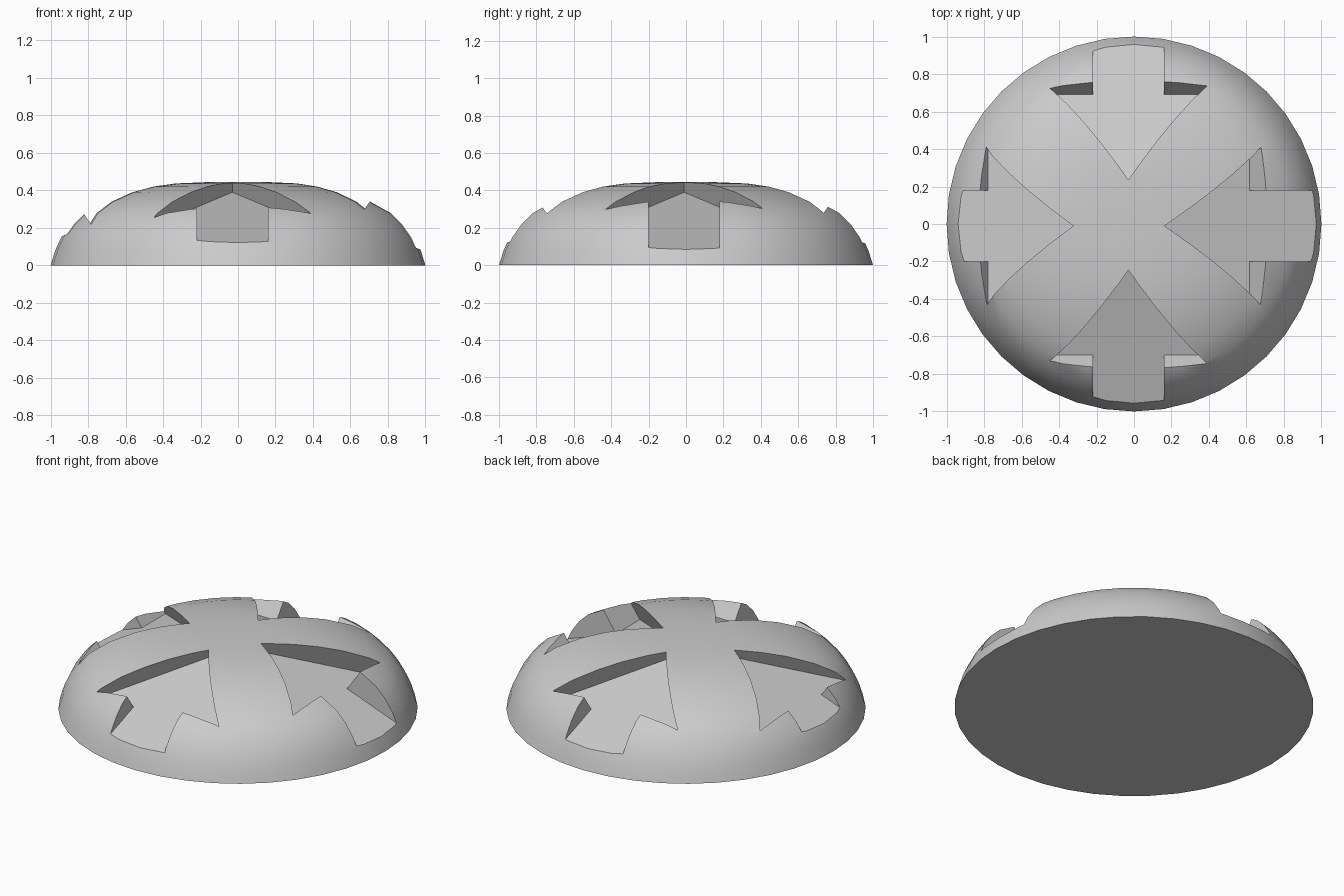
import bpy, bmesh, math
from mathutils import Vector

if "Cube" in bpy.data.objects:
    bpy.data.objects.remove(bpy.data.objects["Cube"])

SEGMENTS = 40
SLOPE = 0.36      # fall of each recess floor toward the rim
LEAN = 0.7        # outward lean of the recess walls

# rounded, flattened dome
PROFILE = [(1, 0), (0.975, 0.08), (0.943, 0.15), (0.895, 0.22), (0.835, 0.28), (0.73, 0.34),
           (0.59, 0.39), (0.46, 0.42), (0.33, 0.437), (0.16, 0.444)]


def make_object(name, bm):
    bmesh.ops.recalc_face_normals(bm, faces=bm.faces)
    mesh = bpy.data.meshes.new(name)
    bm.to_mesh(mesh)
    bm.free()
    obj = bpy.data.objects.new(name, mesh)
    bpy.context.collection.objects.link(obj)
    return obj


def make_dome():
    bm = bmesh.new()
    rings = []
    for r, z in PROFILE:
        rings.append([bm.verts.new((r * math.cos(2 * math.pi * i / SEGMENTS),
                                    r * math.sin(2 * math.pi * i / SEGMENTS), z))
                      for i in range(SEGMENTS)])
    for a, b in zip(rings, rings[1:]):
        for i in range(SEGMENTS):
            j = (i + 1) % SEGMENTS
            bm.faces.new((a[i], a[j], b[j], b[i]))
    top = bm.verts.new((0, 0, 0.445))
    for i in range(SEGMENTS):
        bm.faces.new((rings[-1][i], rings[-1][(i + 1) % SEGMENTS], top))
    bm.faces.new(rings[0][::-1])
    return make_object("dome", bm)


def make_arrow_cutter(out, tip, side):
    """Arrow prism pointing inward: sloped floor, walls leaning outward."""
    across = Vector((-out.y, out.x, 0))
    back = tip + 0.49
    half = [(tip, 0), (back, 0.42), (back, 0.19), (tip + 1.1, 0.19)]
    outline = half + [(u, -v) for u, v in reversed(half[1:])]
    bm = bmesh.new()
    floor, roof = [], []
    for u, v in outline:
        z = 0.39 - SLOPE * (u - tip)
        p = out * u + across * v + side
        floor.append(bm.verts.new(p + Vector((0, 0, z))))
        roof.append(bm.verts.new(p + out * LEAN * 0.5 + Vector((0, 0, z + 0.5))))
    bm.faces.new(floor)
    bm.faces.new(roof)
    for i in range(len(floor)):
        j = (i + 1) % len(floor)
        bm.faces.new((floor[i], floor[j], roof[j], roof[i]))
    cutter = make_object("arrow_cutter", bm)
    cutter.hide_render = True
    return cutter


dome = make_dome()

# four arrow-shaped recesses
x_shift, y_shift = Vector((-0.03, 0, 0)), Vector((0, -0.01, 0))
for out, tip, side in [(Vector((0, -1, 0)), 0.21, x_shift), (Vector((0, 1, 0)), 0.2, x_shift),
                       (Vector((-1, 0, 0)), 0.29, y_shift), (Vector((1, 0, 0)), 0.125, y_shift)]:
    cutter = make_arrow_cutter(out, tip, side)
    mod = dome.modifiers.new("recess", 'BOOLEAN')
    mod.operation = 'DIFFERENCE'
    mod.solver = 'EXACT'
    mod.object = cutter
    bpy.context.view_layer.objects.active = dome
    bpy.ops.object.modifier_apply(modifier=mod.name)
    bpy.data.objects.remove(cutter, do_unlink=True)

# smooth shell, crisp recess edges
bpy.ops.object.select_all(action='DESELECT')
dome.select_set(True)
bpy.context.view_layer.objects.active = dome
bpy.ops.object.shade_smooth_by_angle(angle=math.radians(22))
